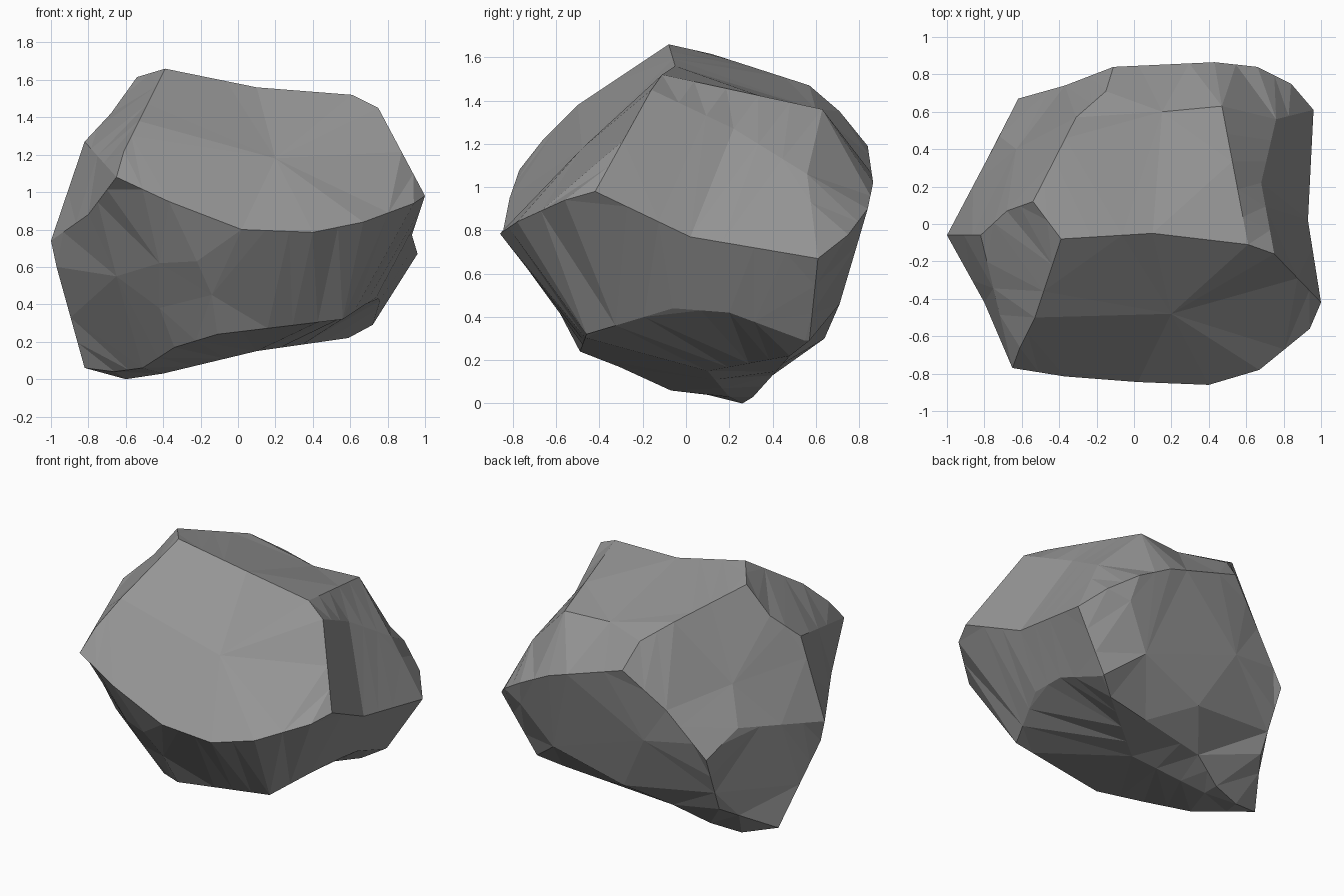
import bpy, bmesh
from mathutils import Vector

if "Cube" in bpy.data.objects:
    bpy.data.objects.remove(bpy.data.objects["Cube"])

CENTRE = Vector((0, 0, 0.8))
points = {}

def crease(*path):
    """Sample a crease finely enough that the skin follows it."""
    path = [Vector(p) for p in path]
    for a, b in zip(path, path[1:] + path[-1:]):
        n = max(1, round((b - a).length / 0.15))
        for i in range(n):
            p = a.lerp(b, i / n)
            points[tuple(round(c, 3) for c in p)] = p

# main corners
peak = (-.39, -.08, 1.66)
shoulder = (.75, -.16, 1.45)
front_right = (1, -.42, .98)
front_left = (-.65, -.77, 1.08)
back_right = (.96, .61, .67)
back_top = (-.11, .84, 1.19)
back_side = (-.62, .67, .65)
left_tip = (-1, -.06, .74)
left_step = (-.82, -.06, 1.27)
foot = (-.82, .18, .06)
base_right = (.59, .48, .22)
base_front = (.56, -.46, .32)
crest = (-.54, .12, 1.615)

# upper creases
crease(front_left, (-.37, -.815, .95), (.02, -.845, .8), (.4, -.86, .785),
       (.67, -.78, .84), (.94, -.56, .94), front_right)
crease(peak, (.1, -.05, 1.56), (.61, -.11, 1.52), shoulder, front_right)
crease(shoulder, (.68, .22, 1.27), (.76, .56, 1.06), back_right)
crease(front_right, (.93, .02, .77), back_right)
crease(back_top, (.43, .865, 1.02), (.66, .84, .9), (.84, .75, .78), back_right)
crease((.61, -.11, 1.52), (.47, .63, 1.36))
crease(peak, crest, (-.31, .57, 1.47), (-.15, .71, 1.35), back_top)

# left side creases
crease(peak, (-.53, -.5, 1.38), (-.61, -.66, 1.22), front_left, (-.8, -.42, .88), left_tip)
crease(crest, (-.68, .07, 1.42), left_step, front_left)
crease(left_step, left_tip)
crease(back_top, (-.37, .74, .95), back_side, (-.6, .5, .25), foot)
crease(back_side, (-.72, .47, .82), left_tip, (-.97, -.06, .6), foot)

# underside creases
crease(foot, (-.66, .1, .04), (-.51, -.07, .06), (-.34, -.31, .17), (-.11, -.49, .24), base_front)
crease(base_front, (.74, -.06, .44), (.76, .2, .42), (.72, .55, .29))
crease(foot, (-.6, .26, 0), (-.4, .31, .03), (-.18, .4, .13), base_right)
crease((-.4, .2, .03), (.1, .1, .15), base_right)
crease(back_right, (.72, .57, .29), base_right)

# dents and bulges inside the large facets
for p in ((-.14, -.6, .45), (-.42, -.6, .62), (-.65, -.38, .55), (-.42, -.42, .38),
          (-.22, -.7, .63), (.5, .71, .46), (.69, .79, .73), (.02, .64, .3),
          (-.2, .74, .7), (-.63, .4, 1.07), (.2, -.48, 1.18), (.15, .6, 1.36)):
    crease(p)

# skin: triangulate the directions seen from the centre, then restore positions
bm = bmesh.new()
home = {}
for p in points.values():
    v = bm.verts.new((p - CENTRE).normalized())
    home[v] = p
bmesh.ops.convex_hull(bm, input=list(bm.verts))
for v in bm.verts:
    v.co = home[v]
bmesh.ops.dissolve_limit(bm, angle_limit=0.05, verts=list(bm.verts), edges=list(bm.edges))
bmesh.ops.triangulate(bm, faces=list(bm.faces))
bmesh.ops.recalc_face_normals(bm, faces=list(bm.faces))

mesh = bpy.data.meshes.new("rock")
bm.to_mesh(mesh)
bm.free()
stone = bpy.data.materials.new("dark_stone")
stone.diffuse_color = (.3, .3, .3, 1)
stone.use_nodes = True
stone.node_tree.nodes["Principled BSDF"].inputs["Base Color"].default_value = stone.diffuse_color
mesh.materials.append(stone)
rock = bpy.data.objects.new("rock", mesh)
bpy.context.collection.objects.link(rock)
